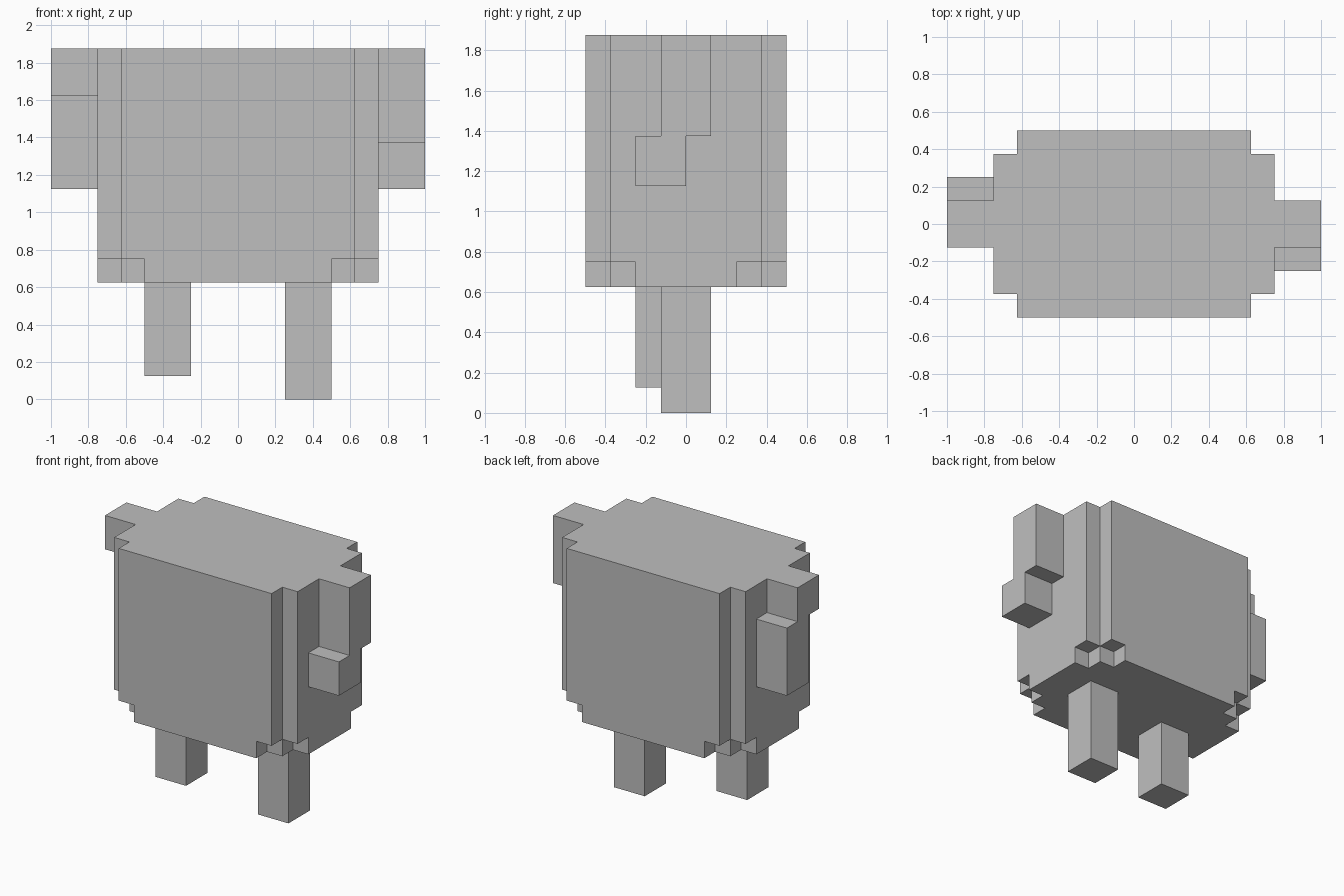
import bpy
import bmesh
from mathutils import Vector

cube = bpy.data.objects.get("Cube")
if cube:
    bpy.data.objects.remove(cube, do_unlink=True)

U = 0.125  # block size; every part is measured in whole blocks

grey = bpy.data.materials.new("plain grey")
grey.use_nodes = True
COLOUR = (0.52, 0.52, 0.52, 1.0)
grey.diffuse_color = COLOUR
grey.node_tree.nodes["Principled BSDF"].inputs["Base Color"].default_value = COLOUR


def prism(name, outline, axis, start, end):
    """Extrude a closed outline, in blocks, along z (outline is x, y) or x (outline is y, z)."""
    bm = bmesh.new()
    if axis == "z":
        points = [(a, b, start) for a, b in outline]
        step = Vector((0, 0, end - start))
    else:
        points = [(start, a, b) for a, b in outline]
        step = Vector((end - start, 0, 0))
    face = bm.faces.new([bm.verts.new(Vector(p) * U) for p in points])
    new = bmesh.ops.extrude_face_region(bm, geom=[face], use_keep_orig=True)["geom"]
    verts = [v for v in new if isinstance(v, bmesh.types.BMVert)]
    bmesh.ops.translate(bm, verts=verts, vec=step * U)
    bmesh.ops.recalc_face_normals(bm, faces=bm.faces)
    mesh = bpy.data.meshes.new(name)
    bm.to_mesh(mesh)
    bm.free()
    mesh.materials.append(grey)
    obj = bpy.data.objects.new(name, mesh)
    bpy.context.collection.objects.link(obj)
    return obj


def four_way(quarter):
    """Mirror a quarter outline, running from +x round to +y, into all four corners."""
    half = quarter + [(-x, y) for x, y in reversed(quarter)]
    return half + [(-x, -y) for x, y in half]


def rectangle(x0, x1, y0, y1):
    return [(x0, y0), (x1, y0), (x1, y1), (x0, y1)]


def arm_outline(upper, lower, joint, bottom=9, top=15):
    """Upper block and a lower block set one step forward or back, as one side profile."""
    (u0, u1), (l0, l1) = upper, lower
    return [(u0, top), (u0, joint), (l0, joint), (l0, bottom),
            (l1, bottom), (l1, joint), (u1, joint), (u1, top)]


# Body with notched upright corners, and a base layer with stepped corners
prism("body", four_way([(6, 3), (5, 3), (5, 4)]), "z", 6, 15)
prism("body_base", four_way([(6, 2), (5, 2), (5, 3), (4, 3), (4, 4)]), "z", 5, 6)

# Arms swing in opposite directions
prism("left_arm", arm_outline((-1, 1), (-2, 0), 11), "x", 6, 8)
prism("right_arm", arm_outline((-1, 1), (0, 2), 13), "x", -8, -6)

# Legs: the right one is lifted and forward
prism("left_leg", rectangle(2, 4, -1, 1), "z", 0, 5)
prism("right_leg", rectangle(-4, -2, -2, 0), "z", 1, 5)
